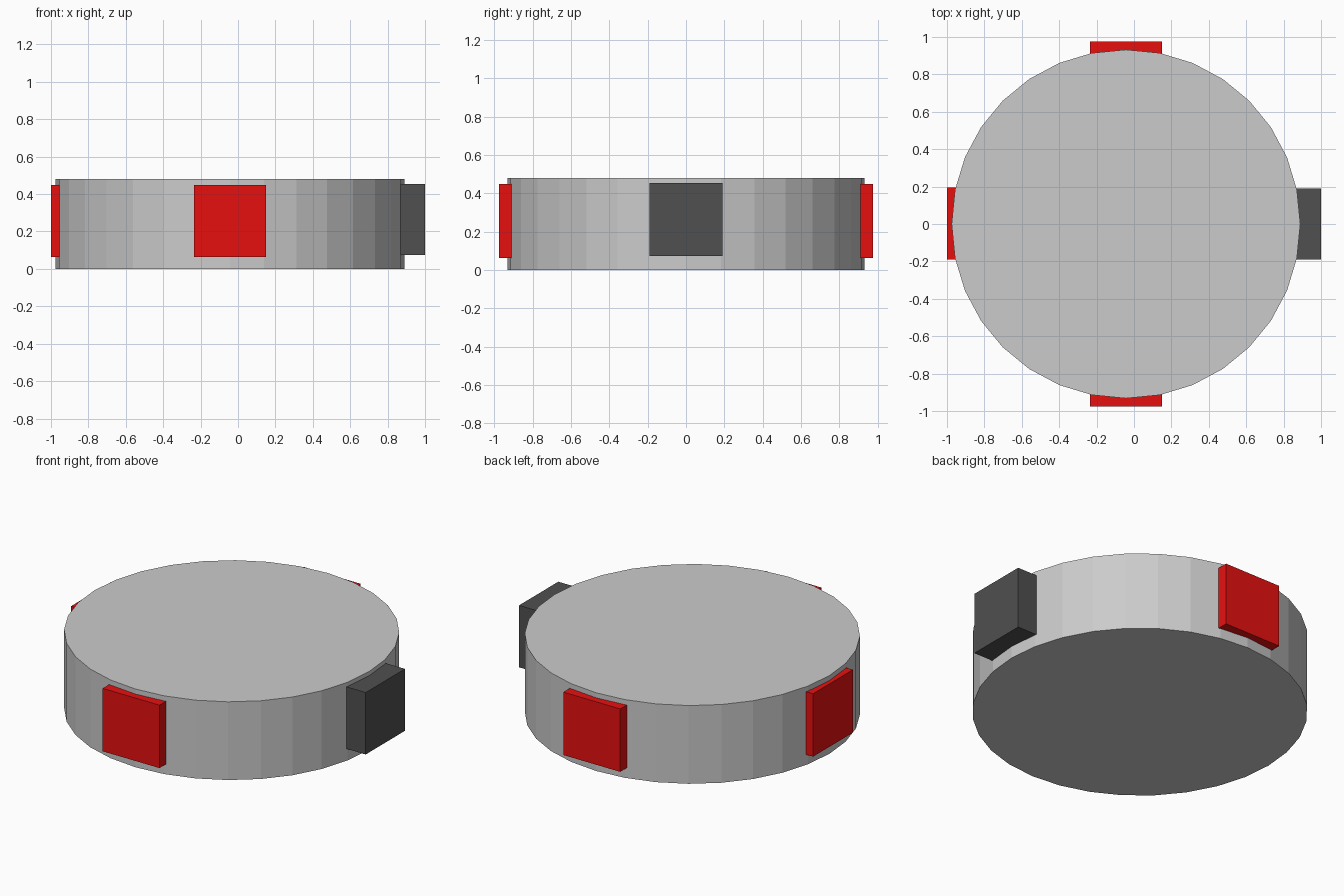
import bpy
from mathutils import Vector

if "Cube" in bpy.data.objects:
    bpy.data.objects.remove(bpy.data.objects["Cube"])


def material(name, rgb):
    m = bpy.data.materials.new(name)
    m.diffuse_color = (*rgb, 1)
    m.use_nodes = True
    m.node_tree.nodes["Principled BSDF"].inputs["Base Color"].default_value = m.diffuse_color
    return m


def box(name, lo, hi, mat):
    lo, hi = Vector(lo), Vector(hi)
    bpy.ops.mesh.primitive_cube_add(size=1, location=(lo + hi) / 2)
    o = bpy.context.object
    o.name = name
    o.scale = hi - lo
    bpy.ops.object.transform_apply(location=False, rotation=False, scale=True)
    o.data.materials.append(mat)


red = material("red", (0.8, 0.005, 0.005))
dark = material("dark", (0.08, 0.08, 0.08))

# 32-sided disc body
CX, R, H = -0.043, 0.932, 0.48
bpy.ops.mesh.primitive_cylinder_add(vertices=32, radius=R, depth=H,
                                    location=(CX, 0, H / 2))
bpy.context.object.name = "body"

# Red pads on the front, back and left, sunk into the body
W, Z0, Z1 = 0.193, 0.063, 0.449
for name, a, b in (("front_pad", -0.975, -0.85), ("back_pad", 0.85, 0.975)):
    box(name, (CX - W, a, Z0), (CX + W, b, Z1), red)
box("left_pad", (-1, -W + 0.003, Z0), (-0.87, W + 0.003, Z1), red)

# Dark block on the right
box("right_block", (0.8, -0.19, 0.074), (1, 0.19, 0.454), dark)
